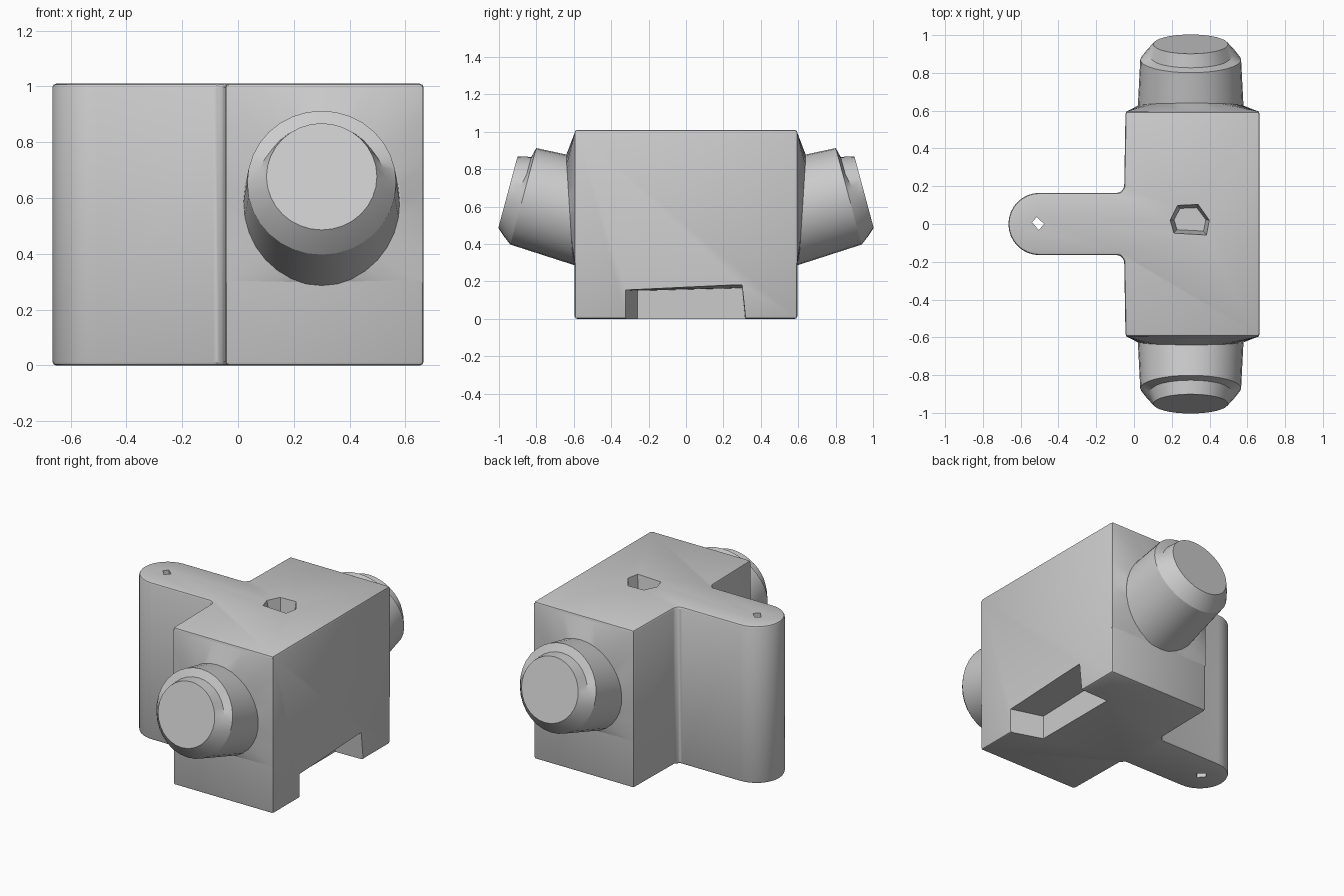
import bpy, bmesh
from math import sin, cos, pi, radians
from mathutils import Vector

if "Cube" in bpy.data.objects:
    bpy.data.objects.remove(bpy.data.objects["Cube"])

grey = bpy.data.materials.new("light_grey")
grey.use_nodes = True
grey.diffuse_color = (0.6, 0.6, 0.6, 1)
grey.node_tree.nodes["Principled BSDF"].inputs["Base Color"].default_value = (0.6, 0.6, 0.6, 1)


def loft(name, rings):
    """Closed solid through equally long rings of points."""
    bm = bmesh.new()
    loops = [[bm.verts.new(p) for p in ring] for ring in rings]
    n = len(loops[0])
    for a, b in zip(loops, loops[1:]):
        for i in range(n):
            j = (i + 1) % n
            bm.faces.new((a[i], a[j], b[j], b[i]))
    bm.faces.new(loops[0][::-1])
    bm.faces.new(loops[-1])
    bmesh.ops.recalc_face_normals(bm, faces=bm.faces)
    mesh = bpy.data.meshes.new(name)
    bm.to_mesh(mesh)
    bm.free()
    obj = bpy.data.objects.new(name, mesh)
    bpy.context.collection.objects.link(obj)
    mesh.materials.append(grey)
    return obj


def activate(obj):
    bpy.ops.object.select_all(action='DESELECT')
    obj.select_set(True)
    bpy.context.view_layer.objects.active = obj


def smooth(obj, angle=30):
    activate(obj)
    bpy.ops.object.shade_smooth_by_angle(angle=radians(angle))


def cut(obj, cutter):
    cutter.hide_render = True
    mod = obj.modifiers.new("cut", 'BOOLEAN')
    mod.operation, mod.object, mod.solver = 'DIFFERENCE', cutter, 'EXACT'
    activate(obj)
    bpy.ops.object.modifier_apply(modifier=mod.name)
    bpy.data.objects.remove(cutter)


def flat(points, z):
    return [(x, y, z) for x, y in points]


# Block with round-ended arm: one T-shaped outline
HEIGHT = 1.01
half = [(0.665, 0.595), (-0.045, 0.595), (-0.052, 0.19), (-0.075, 0.165)]
arm_end = [(-0.5 - 0.165 * sin(pi * i / 16), 0.165 * cos(pi * i / 16)) for i in range(17)]
outline = half + arm_end + [(x, -y) for x, y in reversed(half)]
body = loft("body_with_arm", [flat(outline, 0), flat(outline, HEIGHT)])
bevel = body.modifiers.new("soft_edges", 'BEVEL')
bevel.width, bevel.segments, bevel.limit_method = 0.013, 2, 'ANGLE'
activate(body)
bpy.ops.object.modifier_apply(modifier=bevel.name)

# Pin hole through the arm
pin = [(-0.54, 0.01), (-0.515, 0.036), (-0.475, 0), (-0.505, -0.032)]
cut(body, loft("pin_hole", [flat(pin, -0.1), flat(pin, 1.1)]))

# Tapering dimple in the top
rim = [(0.19, 0.02), (0.23, 0.1), (0.34, 0.105), (0.4, 0.02), (0.385, -0.06), (0.21, -0.05)]
floor = [(0.3 + 0.8 * (x - 0.3), 0.03 + 0.75 * (y - 0.03)) for x, y in rim]
cut(body, loft("top_dimple", [flat(floor, 0.88), flat(rim, 1.02)]))

# Skewed slot under the left side
outer = [(0.7, -0.335, -0.05), (0.7, 0.325, -0.05), (0.7, 0.3, 0.185), (0.7, -0.335, 0.155)]
inner = [(0.47, -0.26, -0.05), (0.47, 0.32, -0.05), (0.47, 0.3, 0.165), (0.47, -0.26, 0.15)]
cut(body, loft("side_slot", [outer, inner]))
smooth(body)

# Collar and tilted knob on each end
STEPS = 32
TURN = [(cos(2 * pi * i / STEPS), sin(2 * pi * i / STEPS)) for i in range(STEPS)]
AXIS = Vector((0, cos(radians(15)), sin(radians(15))))
UP = Vector((0, -AXIS.z, AXIS.y))


def knob_ring(along, radius):
    centre = Vector((0.3, 0.87, 0.655)) + AXIS * along
    return [centre + Vector((c * radius, 0, 0)) + UP * s * radius for c, s in TURN]


def groove_ring():
    # chamfer middle, sunk into a crescent on the upper side
    ring = []
    for c, s in TURN:
        sink = min(1, max(0, 2 * s))
        p = Vector((0.3, 0.87, 0.655)) + AXIS * (0.043 - 0.03 * sink)
        r = 0.235 - 0.02 * sink
        ring.append(p + Vector((c * r, 0, 0)) + UP * s * r)
    return ring


def pad_rect(y):
    return [(0.31 + 0.353 * c / max(abs(c), abs(s)), y, 0.648 + 0.35 * s / max(abs(c), abs(s)))
            for c, s in TURN]


def pad_circle():
    return [(0.3 + 0.285 * c, 0.623 + 0.018 * s, 0.59 + 0.285 * s) for c, s in TURN]


for side, label in ((-1, "front"), (1, "back")):
    def place(ring):
        return [(p[0], side * p[1], p[2]) for p in ring]

    collar = loft(label + "_collar", [place(r) for r in (pad_rect(0.5), pad_rect(0.594), pad_circle())])
    smooth(collar, 20)
    rings = [knob_ring(-0.36, 0.285), knob_ring(0, 0.267), groove_ring(), knob_ring(0.085, 0.198)]
    knob = loft(label + "_knob", [place(r) for r in rings])
    smooth(knob)
